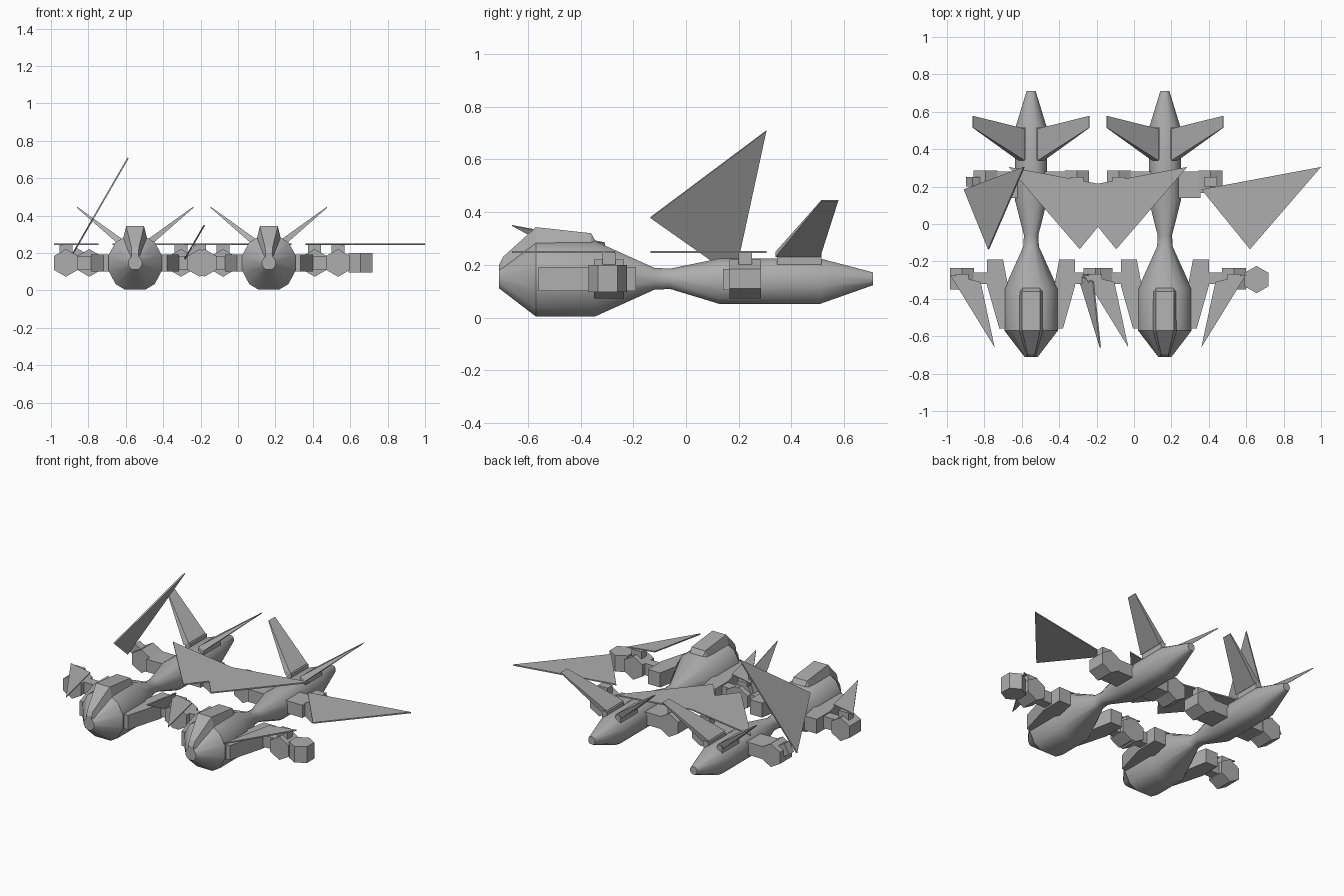
import bpy
import bmesh
from math import radians
from mathutils import Matrix, Vector

cube = bpy.data.objects.get("Cube")
if cube:
    bpy.data.objects.remove(cube, do_unlink=True)

grey = bpy.data.materials.new("plain_grey")
grey.use_nodes = True
COLOUR = (0.42, 0.42, 0.42, 1)
grey.diffuse_color = COLOUR
grey.node_tree.nodes["Principled BSDF"].inputs["Base Color"].default_value = COLOUR


def loft(name, rings, matrix=Matrix(), smooth=False):
    """Skin a closed solid through rings of equal point count."""
    bm = bmesh.new()
    loops = [[bm.verts.new(matrix @ Vector(p)) for p in ring] for ring in rings]
    n = len(loops[0])
    for a, b in zip(loops, loops[1:]):
        for i in range(n):
            j = (i + 1) % n
            bm.faces.new((a[i], a[j], b[j], b[i]))
    bm.faces.new(loops[0])
    bm.faces.new(loops[-1])
    bmesh.ops.recalc_face_normals(bm, faces=bm.faces)
    mesh = bpy.data.meshes.new(name)
    bm.to_mesh(mesh)
    bm.free()
    mesh.materials.append(grey)
    obj = bpy.data.objects.new(name, mesh)
    bpy.context.collection.objects.link(obj)
    if smooth:
        bpy.ops.object.select_all(action="DESELECT")
        obj.select_set(True)
        bpy.context.view_layer.objects.active = obj
        bpy.ops.object.shade_smooth_by_angle(angle=radians(32))
    return obj


def plate(name, outline, z0, z1, matrix=Matrix()):
    """Extrude an xy outline between two heights."""
    return loft(name, [[(x, y, z) for x, y in outline] for z in (z0, z1)], matrix)


def box(name, x, y, z, matrix=Matrix()):
    outline = [(x[0], y[0]), (x[1], y[0]), (x[1], y[1]), (x[0], y[1])]
    return plate(name, outline, z[0], z[1], matrix)


def hexagon(r):
    w = r * 0.866
    return [(0, r), (w, r / 2), (w, -r / 2), (0, -r), (-w, -r / 2), (-w, r / 2)]


# Half section of the hull, from top to bottom, about its axis
HALF = [(0.05, 0.143), (0.105, 0.11), (0.143, 0.04),
        (0.143, -0.04), (0.105, -0.113), (0.055, -0.143)]
SECTION = HALF + [(-x, z) for x, z in reversed(HALF)]
# Hull stations: y, scale, axis height
STATIONS = [(-0.71, 0.25, 0.147), (-0.57, 1, 0.147), (-0.345, 1, 0.147),
            (-0.12, 0.29, 0.147), (-0.06, 0.27, 0.147), (0.125, 0.6, 0.138),
            (0.51, 0.6, 0.138), (0.71, 0.17, 0.147)]
# Canopy stations: y, top half width, top, base half width, base
CANOPY = [(-0.71, 0.018, 0.2, 0.02, 0.16), (-0.695, 0.02, 0.23, 0.03, 0.17),
          (-0.57, 0.048, 0.343, 0.068, 0.26), (-0.36, 0.048, 0.32, 0.068, 0.26),
          (-0.335, 0.045, 0.275, 0.06, 0.24)]
FRONT_WING = [(-0.065, -0.27), (0.1, -0.31), (0.175, -0.66)]
REAR_WING = [(-0.05, 0.185), (0.21, -0.135), (0.59, 0.305)]
BRACKET = [(0.12, -0.56), (0.17, -0.56), (0.235, -0.33),
           (0.235, -0.19), (0.15, -0.19), (0.12, -0.35)]


def pod(name, base, x, y, wing, direction, fold):
    """Six-sided pod carrying a hinged triangular wing."""
    m = (base @ Matrix.Translation((x, 0, 0.147))
         @ Matrix.Rotation(radians(-60 * fold), 4, "Y")
         @ Matrix.Diagonal((direction, 1, 1, 1)))
    loft(name + "_pod", [[(a, k, b) for a, b in hexagon(0.074)] for k in y], m)
    mid = (y[0] + y[1]) / 2
    box(name + "_hinge", (-0.035, 0.035), (mid - 0.025, mid + 0.025),
        (0.05, 0.1), m)
    plate(name + "_wing", wing, 0.097, 0.105, m)


def ship(label, x, folded):
    base = Matrix.Translation((x, 0, 0))
    loft(label + "_hull", [[(a * s, y, z + b * s) for a, b in SECTION]
                           for y, s, z in STATIONS], base, True)
    loft(label + "_canopy", [[(-b, y, z0), (b, y, z0), (t, y, z1), (-t, y, z1)]
                             for y, t, z1, b, z0 in CANOPY], base)

    for s, side in ((-1, "right"), (1, "left")):
        name = label + "_" + side
        m = base @ Matrix.Diagonal((s, 1, 1, 1))

        # Front bracket, connector and pod
        plate(name + "_bracket", BRACKET, 0.1, 0.192, m)
        box(name + "_front_connector", (0.22, 0.32), (-0.32, -0.26), (0.11, 0.185), m)
        fold = folded and s == 1
        pod(name + "_front", base, s * 0.37, (-0.35, -0.235), FRONT_WING,
            1 if fold else -s, fold)

        # Rear connector and pod
        box(name + "_rear_connector", (0.07, 0.19), (0.14, 0.28), (0.105, 0.185), m)
        fold = folded and s == -1
        pod(name + "_rear", base, s * 0.245, (0.165, 0.285), REAR_WING,
            1 if fold else s, fold)

        # Slanted tail fin on a root block
        box(name + "_fin_root", (0.03, 0.065), (0.345, 0.515), (0.17, 0.245), m)
        root = [(0.035, 0.34, 0.25), (0.035, 0.51, 0.25),
                (0.07, 0.51, 0.23), (0.07, 0.34, 0.23)]
        tip = [(0.31, 0.515, 0.447), (0.31, 0.578, 0.447),
               (0.313, 0.578, 0.443), (0.313, 0.515, 0.443)]
        loft(name + "_tail_fin", [root, tip], m)


ship("right_ship", -0.55, True)
ship("left_ship", 0.165, False)

# Upright six-sided drum beside the outer front pod
plate("outer_drum", hexagon(0.073), 0.097, 0.2, Matrix.Translation((0.655, -0.297, 0)))
